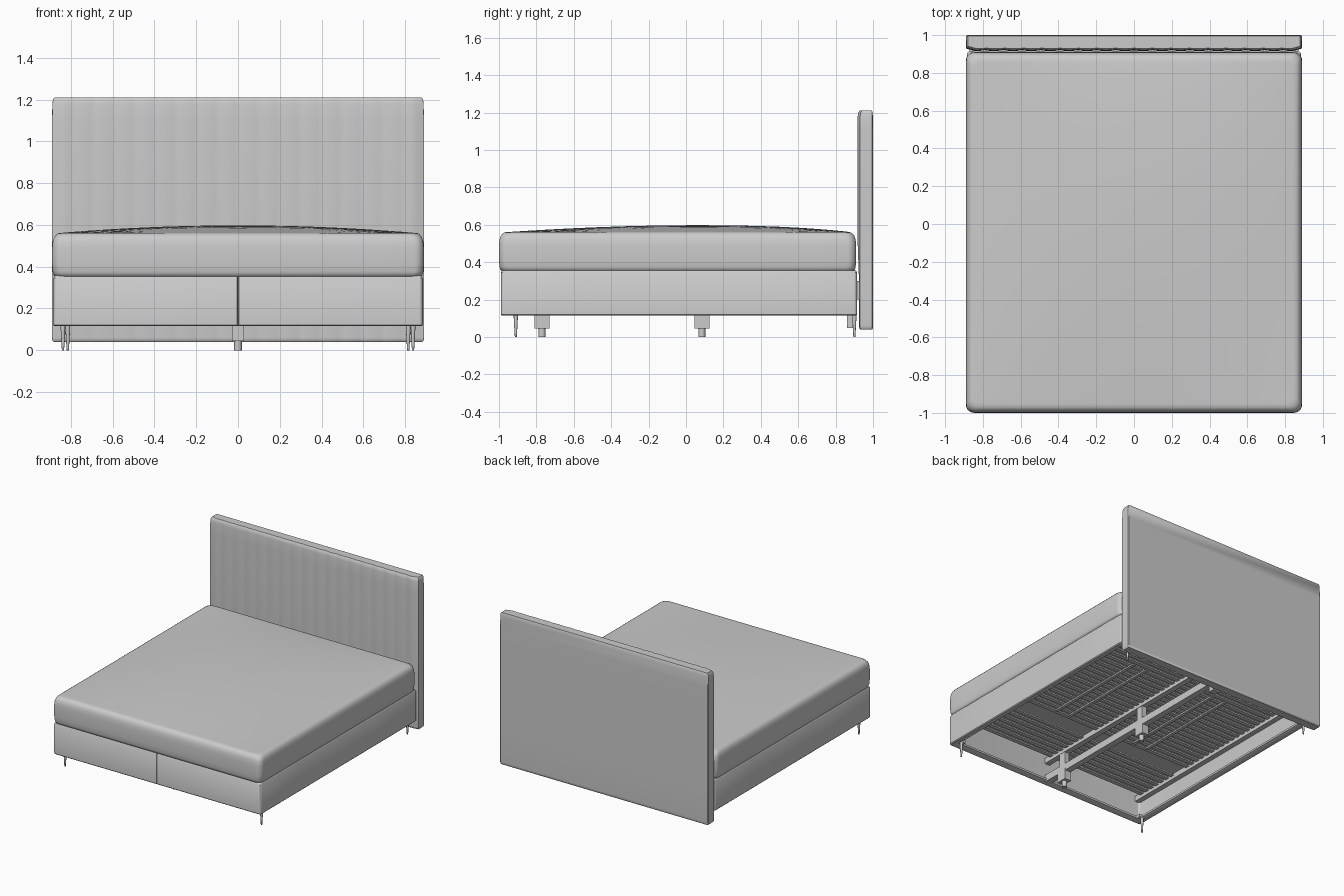
import bpy, bmesh, math

if "Cube" in bpy.data.objects:
    bpy.data.objects.remove(bpy.data.objects["Cube"])


def finish(name, bm, angle=35):
    bmesh.ops.recalc_face_normals(bm, faces=bm.faces[:])
    me = bpy.data.meshes.new(name)
    bm.to_mesh(me)
    bm.free()
    ob = bpy.data.objects.new(name, me)
    bpy.context.collection.objects.link(ob)
    bpy.ops.object.select_all(action='DESELECT')
    ob.select_set(True)
    bpy.context.view_layer.objects.active = ob
    bpy.ops.object.shade_smooth_by_angle(angle=math.radians(angle))
    return ob


def loft(bm, rings, cap=True):
    """Skin a list of closed point rings of equal length."""
    vs = [[bm.verts.new(p) for p in r] for r in rings]
    n = len(rings[0])
    for a, b in zip(vs, vs[1:]):
        for i in range(n):
            j = (i + 1) % n
            bm.faces.new((a[i], a[j], b[j], b[i]))
    if cap:
        bm.faces.new(vs[0])
        bm.faces.new(vs[-1])


def add_box(bm, x0, x1, y0, y1, z0, z1):
    loft(bm, [[(x0, y0, z), (x1, y0, z), (x1, y1, z), (x0, y1, z)] for z in (z0, z1)])


def add_cyl(bm, x, y, stations, sides=16):
    """Round post from (z, radius) stations."""
    loft(bm, [[(x + r * math.cos(2 * math.pi * i / sides),
                y + r * math.sin(2 * math.pi * i / sides), z) for i in range(sides)]
              for z, r in stations])


def rounded_rect(x1, y0, y1, r, z, per_side=12, notch=0.0):
    """Rounded rectangle ring; the front edge carries an optional seam notch at x = 0."""
    corners = [(-x1 + r, y0 + r, 180), (x1 - r, y0 + r, 270), (x1 - r, y1 - r, 0), (-x1 + r, y1 - r, 90)]
    pts = []
    for k, (cx, cy, a0) in enumerate(corners):
        arc = [(cx + r * math.cos(math.radians(a0 + 15 * i)),
                cy + r * math.sin(math.radians(a0 + 15 * i))) for i in range(7)]
        pts += arc
        nx, ny, na = corners[(k + 1) % 4]
        end = (nx + r * math.cos(math.radians(na)), ny + r * math.sin(math.radians(na)))
        if k == 0 and notch is not None:
            pts += [(-0.004, y0), (0, y0 + notch), (0.004, y0)]
        else:
            for i in range(1, per_side):
                t = i / per_side
                pts.append((arc[-1][0] + (end[0] - arc[-1][0]) * t, arc[-1][1] + (end[1] - arc[-1][1]) * t))
    return [(x, y, z) for x, y in pts]


# Mattress: rounded sides, domed top
X, Y0, Y1 = 0.89, -1.0, 0.91
CY, HY = (Y0 + Y1) / 2, (Y1 - Y0) / 2
rings = [rounded_rect(X - d, Y0 + d, Y1 - d, 0.045, z, notch=None)
         for d, z in ((0.02, 0.352), (0.008, 0.358), (0.003, 0.375), (0, 0.41), (0, 0.49), (0.003, 0.52),
                      (0.009, 0.54), (0.018, 0.552), (0.03, 0.56))]
rim = rings[-1]
for s in (0.98, 0.95, 0.9, 0.82, 0.72, 0.6, 0.45, 0.3, 0.15, 0.05):
    ring = []
    for x, y, _ in rim:
        px, py = x * s, CY + (y - CY) * s
        u, v = px / (X - 0.03), (py - CY - 0.12 * (1 - ((py - CY) / HY) ** 2)) / (HY - 0.03)
        ring.append((px, py, 0.561 + 0.037 * max(0, 1 - u * u) * max(0, 1 - abs(v) ** 2.2)))
    rings.append(ring)
bm = bmesh.new()
loft(bm, rings)
finish("mattress", bm, 50)

# Upholstered base box, open below, with bottom lip and front seam
B = (0.885, -0.99, 0.915)


def base_ring(d, z, notch=0.0):
    return rounded_rect(B[0] - d, B[1] + d, B[2] - d, 0.018, z, 4, notch)


bm = bmesh.new()
loft(bm, [base_ring(0.03, 0.345), base_ring(0.03, 0.14), base_ring(0.05, 0.14), base_ring(0.05, 0.125),
          base_ring(0.025, 0.115), base_ring(0.006, 0.115, 0.01), base_ring(0, 0.121, 0.01),
          base_ring(0, 0.345, 0.01), base_ring(0.008, 0.357, 0.01)])
finish("base_box", bm, 40)

# Headboard: shallow vertical channels on the front face, rounded rim
CH, SUB = 18, 6
N = CH * SUB


def headboard_ring(z, d):
    hx = 0.89 - d
    pad = min(1, max(0, (z - 0.3) / 0.25)) * 0.009
    pts = []
    for i in range(N + 1):
        t = i / N
        edge = min(1, min(t, 1 - t) * 40)
        bulge = 0.004 * math.sin(math.pi * (i % SUB) / SUB) ** 0.7
        pts.append((-hx + 2 * hx * t, 0.929 + d - (pad + bulge) * edge, z))
    return pts + [(hx + min(d, 0.001), 0.94, z), (hx, 0.994, z), (hx - 0.006, 1.0 - d * 0.5, z),
                  (-hx + 0.006, 1.0 - d * 0.5, z), (-hx, 0.994, z), (-hx - min(d, 0.001), 0.94, z)]


bm = bmesh.new()
loft(bm, [headboard_ring(z, d) for z, d in
          ((0.04, 0.008), (0.046, 0.002), (0.06, 0), (0.3, 0), (0.42, 0), (0.55, 0), (0.85, 0), (1.1, 0),
           (1.18, 0.002), (1.2, 0.005), (1.21, 0.012))])
finish("headboard", bm, 40)

# Brackets between base and headboard
bm = bmesh.new()
for x in (-0.84, 0, 0.84):
    add_box(bm, x - 0.03, x + 0.03, 0.90, 0.94, 0.2, 0.3)
finish("headboard_brackets", bm)

# Slender tapered corner legs
for name, x, y in (("front_leg", 0.838, -0.91), ("back_leg", 0.815, 0.90)):
    for side, s in (("left", -1), ("right", 1)):
        bm = bmesh.new()
        add_cyl(bm, s * x, y, ((0, 0.005), (0.01, 0.006), (0.10, 0.011), (0.13, 0.011)))
        add_box(bm, s * x - 0.03, s * x + 0.03, y - 0.03 if y < 0 else y - 0.05, y + 0.01, 0.117, 0.14)
        finish(f"{name}_{side}", bm)

# Central beam along the bed with support posts
bm = bmesh.new()
add_box(bm, -0.025, 0.025, -0.955, 0.88, 0.115, 0.17)
finish("centre_beam", bm)
for i, y in enumerate((-0.77, 0.085)):
    bm = bmesh.new()
    add_box(bm, -0.028, 0.028, y - 0.04, y + 0.04, 0.045, 0.13)
    add_cyl(bm, 0, y, ((0, 0.018), (0.05, 0.018)), 20)
    finish(f"centre_support_{i + 1}", bm)
bm = bmesh.new()
add_box(bm, -0.028, 0.028, 0.86, 0.91, 0.048, 0.13)
finish("centre_support_head", bm)

# Slatted underside: two rows of cross slats, with a gap, tied by long strips
bm = bmesh.new()
y = -0.90
while y < 0.86:
    if not -0.56 < y < -0.40:
        for s in (-1, 1):
            a, b = sorted((s * 0.02, s * 0.853))
            add_box(bm, a, b, y, y + 0.032, 0.295, 0.306)
    y += 0.056
finish("slats", bm)
bm = bmesh.new()
for s in (-1, 1):
    for x in (0.30, 0.42):
        add_box(bm, s * x - 0.012, s * x + 0.012, -0.36, 0.5, 0.283, 0.294)
    add_box(bm, s * 0.835 - 0.02, s * 0.835 + 0.02, -0.96, 0.885, 0.27, 0.312)
finish("slat_rails", bm)
bm = bmesh.new()
add_box(bm, -0.022, 0.022, -0.96, 0.885, 0.27, 0.312)
for y in (-0.77, 0.085):
    add_box(bm, -0.02, 0.02, y - 0.03, y + 0.03, 0.165, 0.28)
finish("slat_centre_rail", bm)
